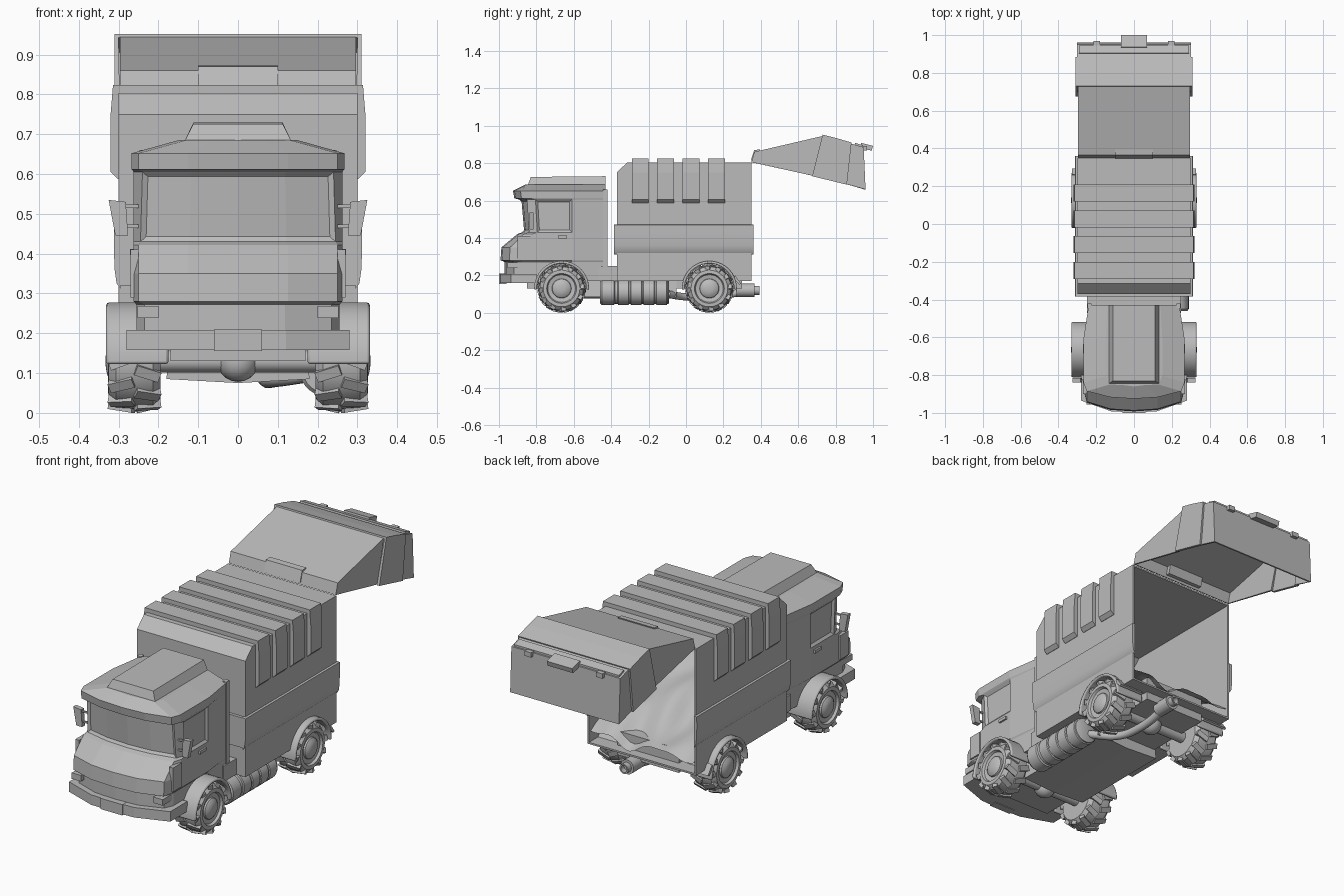
import bpy, bmesh
from math import sin, cos, pi, radians
from mathutils import Matrix, Vector

if "Cube" in bpy.data.objects:
    bpy.data.objects.remove(bpy.data.objects["Cube"], do_unlink=True)

GREY = (0.5, 0.5, 0.5, 1)
mat = bpy.data.materials.new("plain_grey")
mat.use_nodes = True
mat.diffuse_color = GREY
for node in mat.node_tree.nodes:
    if node.type == 'BSDF_PRINCIPLED':
        node.inputs["Base Color"].default_value = GREY


def finish(bm, name, mirror=False, smooth=False, fix=True):
    if fix:
        bmesh.ops.recalc_face_normals(bm, faces=bm.faces[:])
    me = bpy.data.meshes.new(name)
    bm.to_mesh(me)
    bm.free()
    me.materials.append(mat)
    ob = bpy.data.objects.new(name, me)
    bpy.context.collection.objects.link(ob)
    bpy.ops.object.select_all(action='DESELECT')
    ob.select_set(True)
    bpy.context.view_layer.objects.active = ob
    if smooth:
        bpy.ops.object.shade_smooth_by_angle(angle=radians(35))
    if mirror:
        ob.modifiers.new("mirror", 'MIRROR')
    return ob


def prism(name, pts, axis, a, b, mirror=False, smooth=False, skip=(), wall=0):
    """Extrude a profile along an axis; sides in skip stay open, wall makes a shell."""
    bm = bmesh.new()
    k = 'xyz'.index(axis)

    def ring(d):
        out = []
        for p in pts:
            c = list(p)
            c.insert(k, d)
            out.append(bm.verts.new(c))
        return out
    lo, hi = ring(a), ring(b)
    n = len(pts)
    bm.faces.new(lo)
    bm.faces.new(hi[::-1])
    for i in range(n):
        if i not in skip:
            j = (i + 1) % n
            bm.faces.new((lo[i], lo[j], hi[j], hi[i]))
    ob = finish(bm, name, mirror, smooth)
    if wall:
        m = ob.modifiers.new("wall", 'SOLIDIFY')
        m.thickness, m.offset = wall, -1
    return ob


def box(name, x, y, z, mirror=False):
    return prism(name, [(y[0], z[0]), (y[1], z[0]), (y[1], z[1]), (y[0], z[1])],
                 'x', x[0], x[1], mirror)


def circle(cx, cy, r, n=24, a0=0, a1=2 * pi, ends=False):
    steps = n - 1 if ends else n
    return [(cx + r * cos(a0 + (a1 - a0) * i / steps),
             cy + r * sin(a0 + (a1 - a0) * i / steps)) for i in range(n)]


def lathe(bm, prof, centre, axis, n=28):
    vs = [bm.verts.new(p) for p in prof]
    es = [bm.edges.new(e) for e in zip(vs, vs[1:])]
    bmesh.ops.spin(bm, geom=vs + es, cent=centre, axis=axis, angle=2 * pi, steps=n)
    bmesh.ops.remove_doubles(bm, verts=bm.verts[:], dist=0.0002)


AXLES = {"front": -0.665, "rear": 0.125}
AXLE_Z = 0.13


def cut_wheel_wells(ob, y):
    cutter = prism("well_cutter", circle(y, AXLE_Z, 0.137, 32), 'x', 0.17, 0.4, True)
    cutter.hide_render = True
    m = ob.modifiers.new("wells", 'BOOLEAN')
    m.operation, m.object = 'DIFFERENCE', cutter
    bpy.context.view_layer.objects.active = ob
    for mod in list(ob.modifiers):
        bpy.ops.object.modifier_apply(modifier=mod.name)
    bpy.data.objects.remove(cutter, do_unlink=True)


# Cab: stacked plan rings (height, front, corner, corner half width, side half width)
levels = [(0.17, -0.97, -0.92, 0.235, 0.255), (0.272, -0.97, -0.92, 0.235, 0.255),
          (0.28, -0.992, -0.945, 0.25, 0.262), (0.35, -0.987, -0.94, 0.25, 0.262),
          (0.422, -0.9, -0.865, 0.25, 0.262), (0.43, -0.875, -0.84, 0.245, 0.262),
          (0.605, -0.89, -0.85, 0.24, 0.262), (0.612, -0.918, -0.88, 0.25, 0.267),
          (0.652, -0.925, -0.885, 0.25, 0.268), (0.685, -0.86, -0.85, 0.13, 0.15)]
bm = bmesh.new()
rings = []
for z, front, corner, wc, ws in levels:
    rear = 0.14 if z > 0.66 else 0.24
    half = [(wc * 0.5, front + 0.008), (wc, corner), (ws, corner + 0.045), (ws, -0.61), (rear, -0.43)]
    plan = [(-x, y) for x, y in half[::-1]] + [(0, front)] + half
    rings.append([bm.verts.new((x, y, z)) for x, y in plan])
bm.faces.new(rings[0])
bm.faces.new(rings[-1])
rows = []
for lo, hi in zip(rings, rings[1:]):
    n = len(lo)
    rows.append([bm.faces.new((lo[i], lo[(i + 1) % n], hi[(i + 1) % n], hi[i])) for i in range(n)])
bmesh.ops.recalc_face_normals(bm, faces=bm.faces[:])
# Sunken windscreen and door windows
for panes in (rows[5][3:7], [rows[5][1]], [rows[5][8]]):
    bmesh.ops.inset_region(bm, faces=panes, thickness=0.012, depth=-0.01, use_even_offset=True)
cab = finish(bm, "cab")
cut_wheel_wells(cab, AXLES["front"])

# Raised roof block with sloping sides
bm = bmesh.new()
bmesh.ops.create_cube(bm, size=1, matrix=Matrix.Translation((0, -0.64, 0.7)) @ Matrix.Diagonal((0.28, 0.42, 0.06, 1)))
for v in bm.verts:
    if v.co.z > 0.7:
        v.co.x *= 0.8
        if v.co.y < -0.7:
            v.co.y += 0.02
            v.co.z -= 0.004
finish(bm, "roof_block")

# Bumper, lamps, mirrors, handles
side = [(0.12, -0.992), (0.28, -0.935), (0.28, -0.8), (0.2, -0.8)]
prism("bumper", [(-x, y) for x, y in side[::-1]] + [(0, -0.997)] + side, 'z', 0.158, 0.208)
box("bumper_plate", (-0.06, 0.06), (-1.0, -0.96), (0.155, 0.209))
box("headlamp", (0.2, 0.252), (-0.955, -0.87), (0.238, 0.268), True)
box("nose_side_trim", (0.25, 0.27), (-0.9, -0.83), (0.29, 0.41), True)
prism("mirror", [(0.282, 0.53), (0.325, 0.535), (0.308, 0.445), (0.276, 0.445)], 'y', -0.838, -0.815, True)
for i, z in enumerate((0.465, 0.515)):
    box(f"mirror_arm_{i}", (0.25, 0.285), (-0.83, -0.822), (z, z + 0.008), True)
box("door_handle", (0.255, 0.271), (-0.685, -0.635), (0.397, 0.412), True)
box("rear_cab_pillar", (0.225, 0.247), (-0.445, -0.42), (0.24, 0.66), True)
box("cab_step", (-0.25, 0.25), (-0.47, -0.36), (0.17, 0.25))

# Hollow container, open at the back
body = prism("container", [(-0.37, 0.17), (-0.37, 0.75), (-0.315, 0.803), (0.35, 0.803), (0.35, 0.17)],
             'x', -0.3, 0.3, skip=(3,), wall=0.012)
cut_wheel_wells(body, AXLES["rear"])

# Ribs wrapping over the top
rib = [(0.296, 0.588), (0.302, 0.588), (0.32, 0.606), (0.32, 0.75), (0.314, 0.824)]
rib_profile = rib + [(-x, z) for x, z in rib[::-1]] + [(-0.296, 0.795), (0.296, 0.795)]
for i in range(4):
    y = -0.29 + i * 0.136
    prism(f"rib_{i}", rib_profile, 'y', y, y + 0.09)

# Curved belt around the container
belt = [(0.295, 0.472), (0.311, 0.47), (0.312, 0.42), (0.31, 0.36), (0.305, 0.325), (0.295, 0.312)]
prism("side_belt", belt, 'y', -0.385, 0.36, True, True)
box("front_belt", (-0.3, 0.3), (-0.385, -0.365), (0.32, 0.47))

# Rubbish heap inside, sloping down to the back
bm = bmesh.new()
bmesh.ops.create_grid(bm, x_segments=24, y_segments=24, size=1)
for v in bm.verts:
    x, y = v.co.x, v.co.y
    rise = 0.5 - y / 2
    lump = 0.014 * sin(7 * x + 3 * y) + 0.016 * sin(5 * y - 4 * x + 1) + 0.008 * cos(11 * x)
    v.co = Vector((x * 0.289, y * 0.35 - 0.008, 0.225 + 0.33 * rise + lump))
finish(bm, "rubbish_heap", smooth=True)

# Raised tailgate: three hollow sections open underneath
prism("tailgate_front", [(0.35, 0.805), (0.365, 0.86), (0.73, 0.945), (0.68, 0.732)],
      'x', -0.296, 0.296, skip=(2, 3), wall=0.01)
prism("tailgate_middle", [(0.675, 0.73), (0.73, 0.952), (0.8, 0.935), (0.885, 0.91), (0.86, 0.685)],
      'x', -0.31, 0.31, skip=(0, 3, 4), wall=0.014)
prism("tailgate_rear", [(0.85, 0.69), (0.87, 0.908), (0.95, 0.885), (0.96, 0.66)],
      'x', -0.301, 0.301, skip=(0, 3), wall=0.01)
prism("tailgate_hinge_plate", [(0.347, 0.815), (0.365, 0.87), (0.395, 0.873), (0.38, 0.815)], 'x', -0.1, 0.1)
latch = [(0.93, 0.88), (0.937, 0.908), (1.0, 0.892), (0.993, 0.867)]
prism("tailgate_latch", latch, 'x', -0.07, 0.07)
box("tailgate_lug", (0.18, 0.215), (0.93, 0.968), (0.868, 0.892), True)
prism("tailgate_ledge", [(0.9, 0.89), (0.905, 0.908), (0.945, 0.896), (0.945, 0.875)], 'x', -0.29, 0.29)

# Chassis, axles and keel
box("chassis", (-0.17, 0.17), (-0.85, 0.3), (0.13, 0.25))
prism("keel", [(-0.18, 0.085), (0, 0.075), (0.18, 0.085), (0.17, 0.17), (-0.17, 0.17)], 'y', -0.6, -0.05)
for end, y in AXLES.items():
    prism(f"{end}_axle", circle(y, AXLE_Z, 0.028, 16), 'x', -0.21, 0.21, smooth=True)
    bm = bmesh.new()
    bmesh.ops.create_uvsphere(bm, u_segments=16, v_segments=10, radius=0.052,
                              matrix=Matrix.Translation((0, y, AXLE_Z)))
    finish(bm, f"{end}_differential", smooth=True)

    # Tyre with chunky lugs, rim and domed hub
    bm = bmesh.new()
    prof = [(0.195, 0), (0.195, 0.098), (0.213, 0.117), (0.26, 0.122), (0.307, 0.117), (0.325, 0.098),
            (0.326, 0.08), (0.314, 0.074), (0.31, 0.052), (0.318, 0.05), (0.328, 0.036), (0.332, 0.018), (0.333, 0)]
    lathe(bm, [(x, y, AXLE_Z + r) for x, r in prof], (0, y, AXLE_Z), (1, 0, 0))
    for i in range(24):
        turn = Matrix.Translation((0, y, AXLE_Z)) @ Matrix.Rotation(i * pi / 12, 4, 'X')
        inner = i % 2
        place = Matrix.Translation((0.228 if inner else 0.292, 0, 0.114))
        skew = Matrix.Rotation(0.35 if inner else -0.35, 4, 'Z') @ Matrix.Rotation(-0.15 if inner else 0.15, 4, 'Y')
        bmesh.ops.create_cube(bm, size=1, matrix=turn @ place @ skew @ Matrix.Diagonal((0.064, 0.026, 0.022, 1)))
    finish(bm, f"{end}_wheel", True, True)

    # Arched mudguard
    arch = circle(y, AXLE_Z, 0.147, 21, -0.05, pi + 0.05, True) + \
        circle(y, AXLE_Z, 0.132, 21, -0.05, pi + 0.05, True)[::-1]
    guard = prism(f"{end}_mudguard", arch, 'x', 0.175, 0.331, True, True)
    m = guard.modifiers.new("round", 'BEVEL')
    m.width, m.segments, m.limit_method, m.angle_limit = 0.006, 2, 'ANGLE', radians(50)
prism("mud_flap", [(0.255, 0.18), (0.262, 0.2), (0.295, 0.155), (0.285, 0.15)], 'x', 0.19, 0.328, True)

# Banded tank on one side
bm = bmesh.new()
tank = [(-0.46, 0), (-0.46, 0.06), (-0.45, 0.068), (-0.385, 0.068), (-0.38, 0.062), (-0.365, 0.062)]
for i in range(4):
    s = -0.362 + i * 0.068
    tank += [(s, 0.068), (s + 0.055, 0.068), (s + 0.058, 0.063), (s + 0.065, 0.063)]
tank += [(-0.09, 0.058), (-0.09, 0)]
lathe(bm, [(0.222, y, 0.11 + r) for y, r in tank], (0.222, 0, 0.11), (0, 1, 0))
finish(bm, "side_tank", smooth=True)

# Exhaust pipe and tip
cu = bpy.data.curves.new("exhaust_pipe", 'CURVE')
cu.dimensions = '3D'
cu.bevel_depth, cu.bevel_resolution = 0.02, 3
sp = cu.splines.new('BEZIER')
path = [(0.2, -0.1, 0.1), (0.1, 0.0, 0.085), (0.07, 0.15, 0.085), (0.07, 0.34, 0.12)]
sp.bezier_points.add(len(path) - 1)
for bp, p in zip(sp.bezier_points, path):
    bp.co = p
    bp.handle_left_type = bp.handle_right_type = 'AUTO'
cu.materials.append(mat)
bpy.context.collection.objects.link(bpy.data.objects.new("exhaust_pipe", cu))
prism("exhaust_muffler", circle(0.07, 0.12, 0.036, 16), 'y', 0.27, 0.365, smooth=True)
bm = bmesh.new()
tip = [(0.36, 0.024), (0.392, 0.024), (0.392, 0.017), (0.365, 0.017), (0.365, 0)]
lathe(bm, [(0.07, y, 0.12 + r) for y, r in tip], (0.07, 0, 0.12), (0, 1, 0), 16)
finish(bm, "exhaust_tip", smooth=True)
